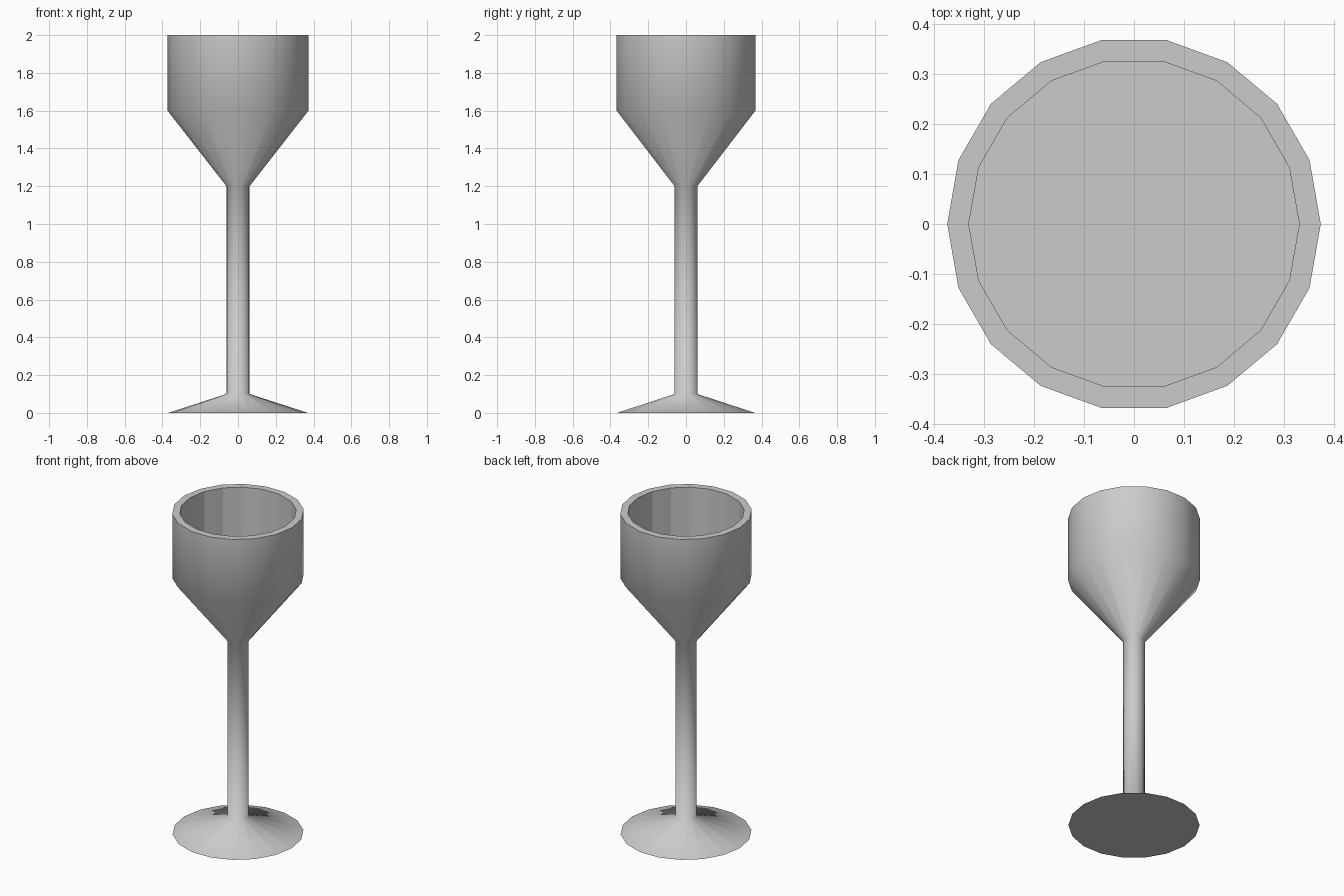
import bpy, bmesh
from math import cos, sin, tau

if "Cube" in bpy.data.objects:
    bpy.data.objects.remove(bpy.data.objects["Cube"])

SIDES = 18

# Lathe profile (radius, height, smooth band above this point)
PROFILE = [
    (0.371, 0.0, True),    # foot slope
    (0.061, 0.1, True),    # stem
    (0.061, 1.2, True),    # bowl cone
    (0.373, 1.6, True),    # bowl wall
    (0.373, 2.0, False),   # rim
    (0.33, 2.0, False),    # inside wall
    (0.33, 1.6, False),    # inside floor
]

bm = bmesh.new()


def ring(radius, z):
    return [bm.verts.new((radius * cos(tau * i / SIDES), radius * sin(tau * i / SIDES), z))
            for i in range(SIDES)]


rings = [ring(r, z) for r, z, _ in PROFILE]

# Bands between neighbouring rings: smooth outside, faceted inside
for (a, b), (_, _, smooth) in zip(zip(rings, rings[1:]), PROFILE):
    for i in range(SIDES):
        j = (i + 1) % SIDES
        face = bm.faces.new((a[i], a[j], b[j], b[i]))
        face.smooth = smooth

# Flat underside and flat cup floor
bm.faces.new(rings[0][::-1])
bm.faces.new(rings[-1])
bmesh.ops.recalc_face_normals(bm, faces=bm.faces)

mesh = bpy.data.meshes.new("goblet")
bm.to_mesh(mesh)
bm.free()
goblet = bpy.data.objects.new("goblet", mesh)
bpy.context.collection.objects.link(goblet)
